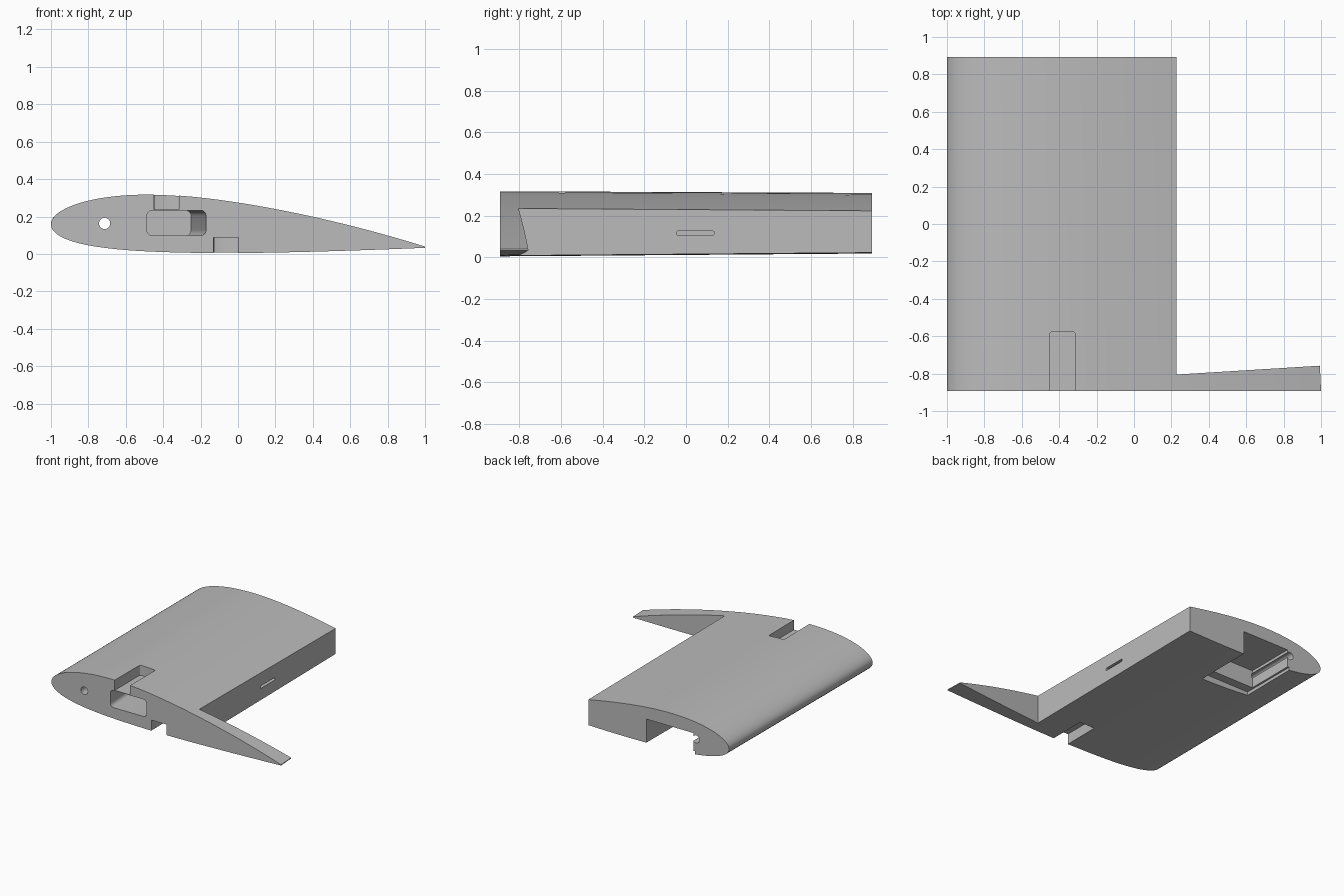
import bpy, math

old = bpy.data.objects.get("Cube")
if old:
    bpy.data.objects.remove(old, do_unlink=True)

HALF = 0.893   # half span along y

grey = bpy.data.materials.new("plain_grey")
grey.use_nodes = True
colour = (0.5, 0.5, 0.5, 1)
grey.diffuse_color = colour
grey.node_tree.nodes["Principled BSDF"].inputs["Base Color"].default_value = colour


def loft(name, a, b):
    """Closed solid between two matching loops of points."""
    n = len(a)
    faces = [tuple(range(n))[::-1], tuple(range(n, 2 * n))]
    faces += [(i, (i + 1) % n, n + (i + 1) % n, n + i) for i in range(n)]
    mesh = bpy.data.meshes.new(name)
    mesh.from_pydata(a + b, [], faces)
    mesh.materials.append(grey)
    obj = bpy.data.objects.new(name, mesh)
    bpy.context.collection.objects.link(obj)
    # consistent outward normals
    bpy.context.view_layer.objects.active = obj
    obj.select_set(True)
    bpy.ops.object.mode_set(mode='EDIT')
    bpy.ops.mesh.select_all(action='SELECT')
    bpy.ops.mesh.normals_make_consistent(inside=False)
    bpy.ops.object.mode_set(mode='OBJECT')
    obj.select_set(False)
    return obj


def rounded(u0, u1, v0, v1, r, steps=6):
    """Rounded rectangle as 2D points."""
    pts = []
    corners = [(u1 - r, v1 - r), (u0 + r, v1 - r), (u0 + r, v0 + r), (u1 - r, v0 + r)]
    for k, (u, v) in enumerate(corners):
        for i in range(steps + 1):
            t = math.pi / 2 * (k + i / steps)
            pts.append((u + r * math.cos(t), v + r * math.sin(t)))
    return pts


def along_y(name, pts, y0, y1, shift=0):
    return loft(name, [(x, y0, z) for x, z in pts], [(x + shift, y1, z) for x, z in pts])


def along_z(name, pts, z0, z1):
    return loft(name, [(x, y, z0) for x, y in pts], [(x, y, z1) for x, y in pts])


def box(name, x0, x1, y0, y1, z0, z1):
    return along_z(name, [(x0, y0), (x1, y0), (x1, y1), (x0, y1)], z0, z1)


def half_thickness(t):
    return 0.153 * 10 * (0.2969 * math.sqrt(t) - 0.126 * t - 0.3516 * t * t
                         + 0.2843 * t ** 3 - 0.1015 * t ** 4)


def mean_line(t):
    p, m = 0.4, 0.047
    q = p if t < p else 1 - p
    bend = m / q ** 2 * ((1 - 2 * p if t >= p else 0) + 2 * p * t - t * t)
    return 0.158 - 0.122 * t - 0.003 * math.sin(math.pi * t) + bend


def section(y, sx, sz, lift):
    """Aerofoil loop, scaled about its leading edge."""
    n = 40
    ts = [(1 - math.cos(math.pi * i / n)) / 2 for i in range(n + 1)]
    upper = [(t, mean_line(t) + half_thickness(t)) for t in reversed(ts)]
    lower = [(t, mean_line(t) - half_thickness(t)) for t in ts[1:]]
    return [(-1 + 2 * t * sx, y, 0.16 + (z - 0.16) * sz + lift) for t, z in upper + lower]


# Wing panel, slightly tapered toward the back end
wing = loft("wing_panel", section(-HALF, 1, 1, 0), section(HALF, 0.96, 0.93, 0.003))

END = HALF + 0.1
cutters = [
    # trailing edge cut away, leaving a thin root rib
    along_z("flap_cutout", [(0.226, -0.805), (1.2, -0.745), (1.2, END), (0.226, END)], -1, 1),
    # slot in the rear wall
    loft("hinge_slot", *[[(x, y, z) for y, z in rounded(-0.045, 0.135, 0.106, 0.126, 0.008)]
                         for x in (0.1, 0.3)]),
    # rod hole through the full span
    along_y("rod_hole", rounded(-0.743, -0.683, 0.133, 0.193, 0.0299), -END, END),
    # slanted wiring channel
    along_y("wire_channel", rounded(-0.487, -0.171, 0.098, 0.233, 0.03), -HALF - 0.002, 0.38, -0.08),
    # root notches, top and bottom
    along_z("top_notch", rounded(-0.449, -0.315, -END, -0.577, 0.01, 3), 0.2365, 0.5),
    along_z("bottom_notch", rounded(-0.13, 0.003, -END, -0.6, 0.01, 3), -0.2, 0.088),
    # bay under the back end, with a shallow cover ledge
    box("bay_ledge", -0.705, -0.28, 0.43, END, -0.2, 0.065),
    box("bay", -0.69, -0.28, 0.5, END, -0.21, 0.205),
]
for cutter in cutters:
    mod = wing.modifiers.new(cutter.name, 'BOOLEAN')
    mod.operation = 'DIFFERENCE'
    mod.solver = 'EXACT'
    mod.object = cutter

# Bake the cuts, then drop the cutters
result = bpy.data.meshes.new_from_object(
    wing.evaluated_get(bpy.context.evaluated_depsgraph_get()))
wing.modifiers.clear()
wing.data = result
for cutter in cutters:
    bpy.data.objects.remove(cutter, do_unlink=True)

bpy.context.view_layer.objects.active = wing
wing.select_set(True)
bpy.ops.object.shade_smooth_by_angle(angle=math.radians(25))
